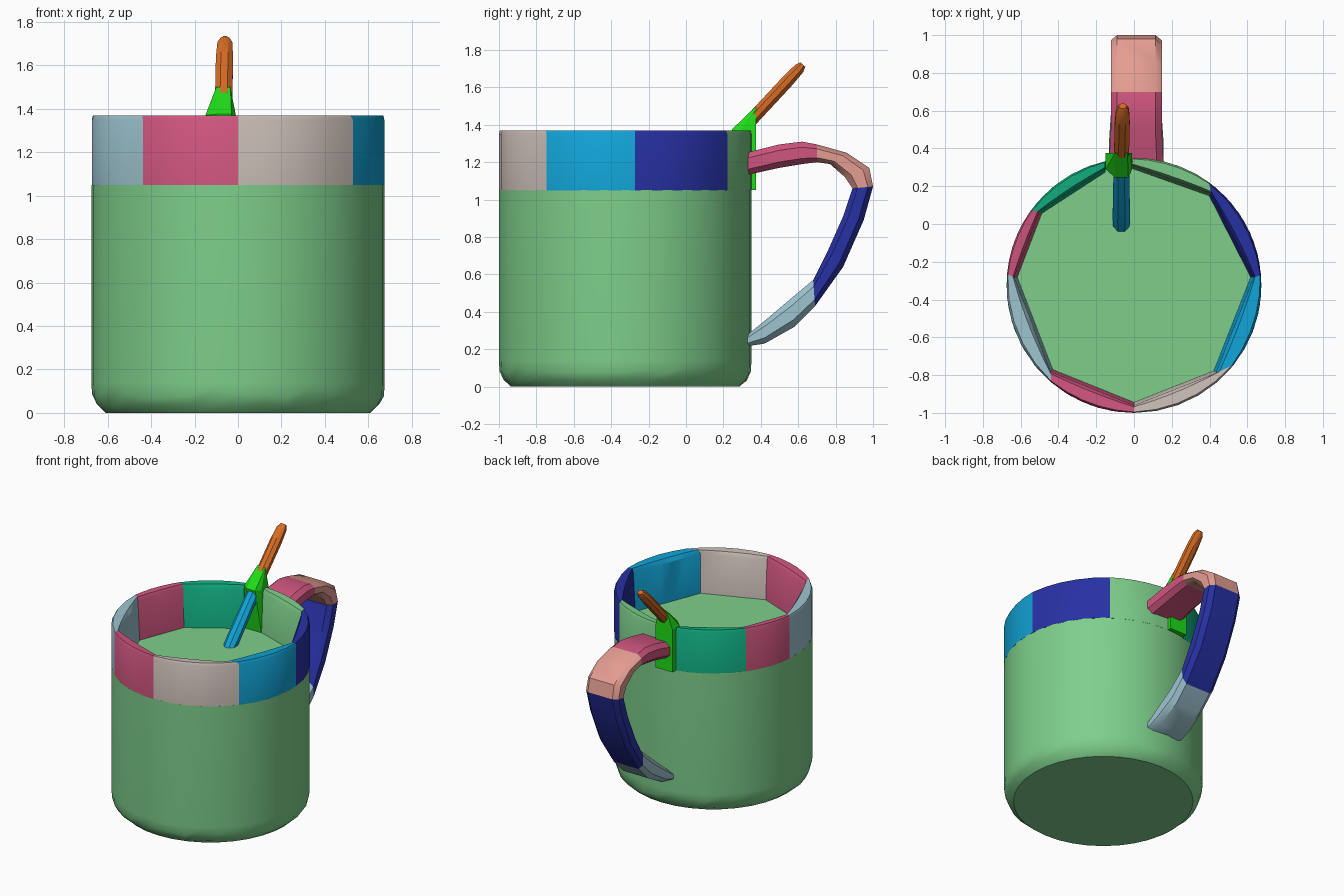
import bpy, bmesh, math, random
from mathutils import Vector

cube = bpy.data.objects.get("Cube")
if cube:
    bpy.data.objects.remove(cube, do_unlink=True)
random.seed(4)


def material(name, r, g, b):
    mat = bpy.data.materials.new(name)
    mat.use_nodes = True
    linear = [((c / 255 + 0.055) / 1.055) ** 2.4 for c in (r, g, b)] + [1]
    mat.diffuse_color = linear
    mat.node_tree.nodes["Principled BSDF"].inputs["Base Color"].default_value = linear
    return mat


soft_green = material("soft green", 126, 207, 139)
pink = material("pink", 208, 86, 127)
grey_blue = material("grey blue", 158, 197, 208)
beige = material("beige", 203, 190, 183)
blue = material("blue", 17, 163, 214)
navy = material("navy", 39, 49, 164)
teal = material("teal", 18, 178, 130)
bright_green = material("bright green", 31, 221, 24)
orange = material("orange", 214, 108, 37)
salmon = material("salmon", 228, 157, 146)


def finish(name, bm, mat, angle=30):
    bmesh.ops.recalc_face_normals(bm, faces=bm.faces)
    mesh = bpy.data.meshes.new(name)
    bm.to_mesh(mesh)
    bm.free()
    mesh.materials.append(mat)
    obj = bpy.data.objects.new(name, mesh)
    bpy.context.collection.objects.link(obj)
    bpy.ops.object.select_all(action="DESELECT")
    obj.select_set(True)
    bpy.context.view_layer.objects.active = obj
    bpy.ops.object.shade_smooth_by_angle(angle=math.radians(angle))
    return obj


def loft(name, rings, mat, angle=30):
    """Skin a list of closed rings and cap both ends."""
    bm = bmesh.new()
    loops = [[bm.verts.new(p) for p in ring] for ring in rings]
    n = len(loops[0])
    for a, b in zip(loops, loops[1:]):
        for i in range(n):
            j = (i + 1) % n
            bm.faces.new((a[i], a[j], b[j], b[i]))
    bm.faces.new(loops[0])
    bm.faces.new(loops[-1])
    return finish(name, bm, mat, angle)


CENTRE = Vector((0, -0.325, 0))
RADIUS = 0.675
RIM_LOW, RIM_TOP = 1.05, 1.37


def polar(radius, degrees, z=0.0):
    a = math.radians(degrees)
    return CENTRE + Vector((radius * math.cos(a), radius * math.sin(a), z))


# Cup body: solid up to the drink level, with an uneven rounded foot
rings = []
for radius, z, wobble in ((0.61, 0, 0), (0.65, 0.035, 0.006), (0.672, 0.09, 0.02),
                          (RADIUS, 0.14, 0), (RADIUS, RIM_LOW, 0)):
    rings.append([polar(radius, i * 10, z + random.uniform(-wobble, wobble))
                  for i in range(36)])
loft("cup_body", rings, soft_green, 35)

# Rim blocks: curved outside, straight inside; (outer angle, inner angle, colour)
blocks = [(-90, -90, beige), (-38.5, -47, blue), (4.5, 4, navy), (54, 50, soft_green),
          (90.5, 91, bright_green), (103, 104, teal), (144, 142, pink),
          (175, 176, grey_blue), (229.5, 226, pink), (270, 270, None)]
for k, ((o0, i0, mat), (o1, i1, _)) in enumerate(zip(blocks, blocks[1:])):
    if mat == bright_green:
        continue
    inner_a, inner_b = polar(0.635, i0), polar(0.635, i1)
    steps = 5
    rings = []
    for s in range(steps + 1):
        t = s / steps
        out = polar(RADIUS, o0 + (o1 - o0) * t)
        inn = inner_a.lerp(inner_b, t)
        foot = CENTRE.lerp(inn, 0.975)
        section = ((out, RIM_LOW - 0.002), (out, RIM_TOP - 0.02),
                   (out.lerp(inn, 0.12), RIM_TOP), (out.lerp(inn, 0.8), RIM_TOP - 0.003),
                   (inn, RIM_TOP - 0.03), (foot, RIM_LOW - 0.002))
        rings.append([p + Vector((0, 0, z)) for p, z in section])
    loft("rim_block_%d" % (k + 1), rings, mat)

# Stick holder: rim block rising to a wedge around the stick
bm = bmesh.new()
for x0, x1, y, z in ((-0.15, -0.01, 0.375, RIM_LOW), (-0.15, -0.01, 0.375, RIM_TOP),
                     (-0.15, -0.01, 0.29, RIM_LOW), (-0.15, -0.01, 0.29, RIM_TOP),
                     (-0.1, -0.03, 0.245, 1.375), (-0.1, -0.035, 0.375, 1.5)):
    bm.verts.new((x0, y, z))
    bm.verts.new((x1, y, z))
bmesh.ops.convex_hull(bm, input=bm.verts)
finish("stick_holder", bm, bright_green, 15)


# Stirring stick: leaning eight-sided rod with a rounded tip
def rod(name, start, end, stations, mat):
    start, end = Vector(start), Vector(end)
    axis = (end - start).normalized()
    side = Vector((1, 0, 0))
    up = axis.cross(side)
    rings = []
    for t, r in stations:
        c = start.lerp(end, t)
        rings.append([c + side * r * math.cos(a) + up * r * 0.85 * math.sin(a)
                      for a in (math.pi * (i + 0.5) / 4 for i in range(8))])
    loft(name, rings, mat, 40)


rod("stick_lower", (-0.067, -0.02, 1.02), (-0.067, 0.35, 1.42),
    ((0, 0.045), (0.15, 0.05), (0.8, 0.045), (1, 0.03)), blue)
rod("stick_upper", (-0.067, 0.33, 1.405), (-0.06, 0.625, 1.722),
    ((0, 0.043), (0.7, 0.043), (0.93, 0.037), (1, 0.022)), orange)

# Handle: outer and inner outline points (y, z), split into coloured runs
outline = [((0.32, 1.25), (0.32, 1.13)), ((0.5, 1.295), (0.5, 1.17)),
           ((0.62, 1.31), (0.62, 1.19)), ((0.7, 1.295), (0.7, 1.2)),
           ((0.86, 1.25), (0.77, 1.19)), ((0.98, 1.17), (0.85, 1.12)),
           ((1.0, 1.07), (0.89, 1.06)), ((0.95, 0.89), (0.84, 0.91)),
           ((0.84, 0.64), (0.76, 0.73)), ((0.69, 0.43), (0.68, 0.57)),
           ((0.58, 0.32), (0.56, 0.47)), ((0.42, 0.23), (0.43, 0.36)),
           ((0.32, 0.215), (0.32, 0.27))]


def handle_ring(outer, inner):
    corners = ((1, 0.25), (0.75, 0), (-0.75, 0), (-1, 0.25),
               (-1, 0.75), (-0.75, 1), (0.75, 1), (1, 0.75))
    o, i = Vector((0, *outer)), Vector((0, *inner))
    half = 0.145 if outer[0] < 0.45 else 0.135
    return [o.lerp(i, t) + Vector((0.012 + half * x, 0, 0)) for x, t in corners]


for name, first, last, mat in (("handle_top", 0, 3, pink), ("handle_bend", 3, 6, salmon),
                               ("handle_grip", 6, 9, navy), ("handle_base", 9, 12, grey_blue)):
    loft(name, [handle_ring(*p) for p in outline[first:last + 1]], mat, 35)
